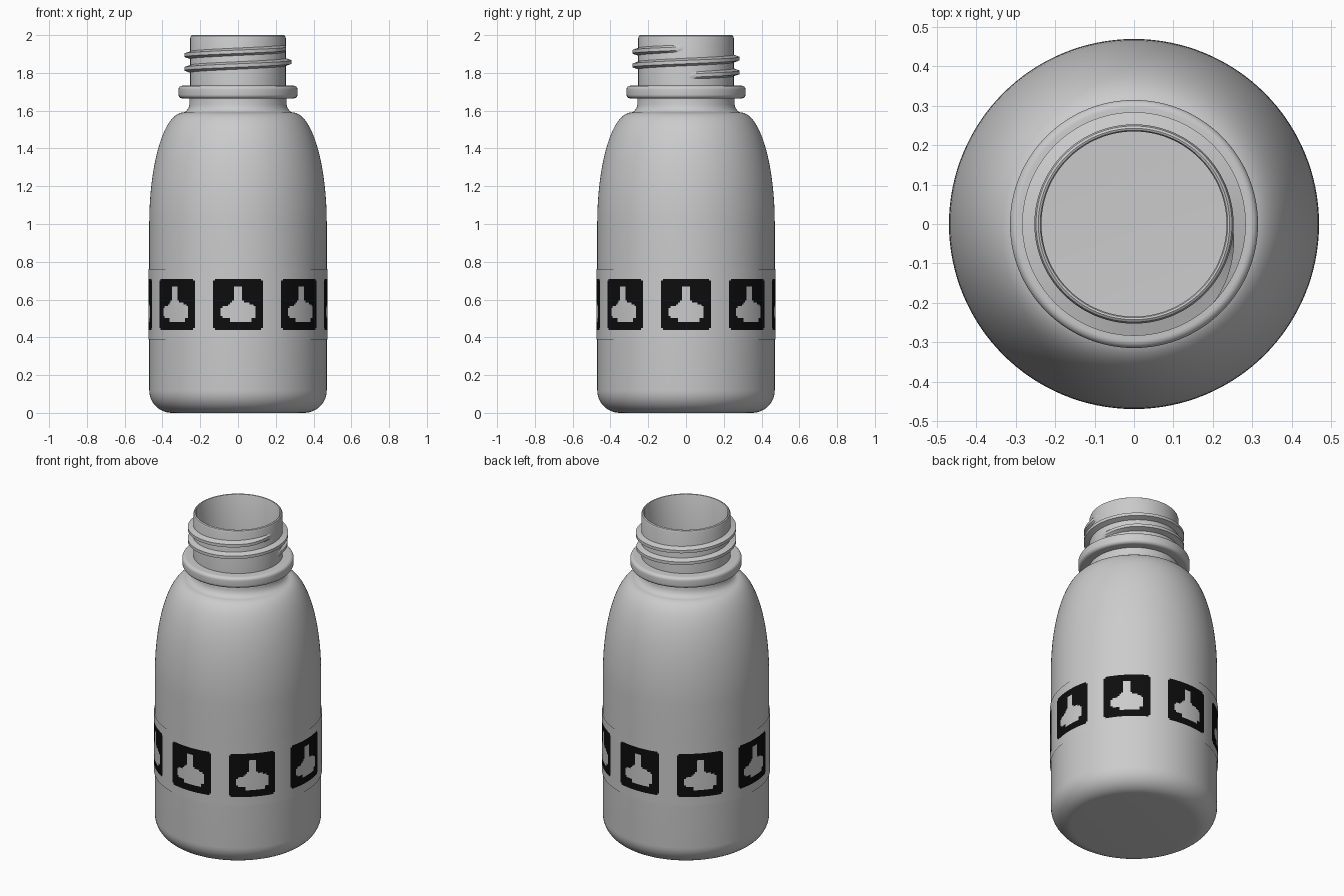
import bpy, bmesh, math
from math import sin, cos, pi, radians

if "Cube" in bpy.data.objects:
    bpy.data.objects.remove(bpy.data.objects["Cube"])


def material(name, v):
    m = bpy.data.materials.new(name)
    m.diffuse_color = (v, v, v, 1)
    m.use_nodes = True
    m.node_tree.nodes["Principled BSDF"].inputs["Base Color"].default_value = m.diffuse_color
    return m


GREY = material("light grey plastic", 0.6)
BLACK = material("black print", 0.004)


def finish(bm, name, mats, angle=35):
    me = bpy.data.meshes.new(name)
    bm.to_mesh(me)
    bm.free()
    for m in mats:
        me.materials.append(m)
    ob = bpy.data.objects.new(name, me)
    bpy.context.collection.objects.link(ob)
    bpy.ops.object.select_all(action='DESELECT')
    ob.select_set(True)
    bpy.context.view_layer.objects.active = ob
    bpy.ops.object.shade_smooth_by_angle(angle=radians(angle))
    return ob


def lathe(name, profile, steps=128):
    bm = bmesh.new()
    vs = [bm.verts.new((r, 0, z)) for r, z in profile]
    es = [bm.edges.new(p) for p in zip(vs, vs[1:])]
    bmesh.ops.spin(bm, geom=vs + es, cent=(0, 0, 0), axis=(0, 0, 1),
                   angle=2 * pi, steps=steps)
    bmesh.ops.remove_doubles(bm, verts=bm.verts, dist=1e-5)
    bmesh.ops.recalc_face_normals(bm, faces=bm.faces)
    return finish(bm, name, [GREY])


def arc(cr, cz, a, b, t0, t1, n):
    """Elliptical arc in the (radius, height) plane, angles in degrees."""
    return [(cr + a * cos(radians(t0 + (t1 - t0) * i / n)),
             cz + b * sin(radians(t0 + (t1 - t0) * i / n))) for i in range(n + 1)]


# Bottle: outside from the base up, over the lip, then the inside down to the floor
outside = ([(0, 0)] + arc(0.35, 0.12, 0.12, 0.12, -90, 0, 12)
           + arc(0.29, 1.0, 0.18, 0.59, 0, 90, 28)
           + [(0.275, 1.597), (0.263, 1.612), (0.258, 1.63), (0.257, 1.66), (0.253, 1.73)])
lip = [(0.253, 1.985), (0.249, 1.996), (0.243, 2.0), (0.238, 1.998), (0.235, 1.992)]
inside = ([(0.235, 1.60)] + arc(0.272, 1.0, 0.18, 0.57, 90, 0, 24)
          + arc(0.35, 0.12, 0.102, 0.10, 0, -90, 10) + [(0, 0.02)])
lathe("bottle", outside + lip + inside)

# Collar ring under the thread
collar = ([(0.245, 1.665)] + arc(0.295, 1.685, 0.02, 0.02, -90, 0, 6)
          + arc(0.295, 1.712, 0.02, 0.02, 0, 90, 6) + [(0.245, 1.732), (0.245, 1.665)])
lathe("neck_collar", collar)

# Screw thread: a tapered-end ridge, two turns from the right side
bm = bmesh.new()
N = 240
rings = []
for i in range(N + 1):
    t = i / N
    a = radians(90 + 720 * t)
    z = 1.785 + 0.145 * t
    k = max(0.02, min(1, t / 0.06, (1 - t) / 0.06))
    r = 0.25 + 0.034 * k
    sec = [(0.25, -0.021), (r, -0.009), (r, 0.009), (0.25, 0.021)]
    rings.append([bm.verts.new((q * sin(a), -q * cos(a), z + dz)) for q, dz in sec])
for A, B in zip(rings, rings[1:]):
    for j in range(4):
        bm.faces.new((A[j], B[j], B[(j + 1) % 4], A[(j + 1) % 4]))
bm.faces.new(rings[0])
bm.faces.new(rings[-1])
bmesh.ops.recalc_face_normals(bm, faces=bm.faces)
finish(bm, "screw_thread", [GREY], 30)

# Label band: fine grid of cells, eight repeats of a hand sign on a dark square
CELLS, SIZE, REPEATS = 36, 26, 8
HAND = [(11, 15, 4, 12), (10, 16, 11, 13), (8, 21, 13, 20), (9, 19, 12, 14),
        (9, 20, 20, 22), (4, 9, 15, 19), (5, 9, 14, 20), (20, 22, 14, 20)]


def is_dark(col, row):
    """col from the left, row from the top of the square."""
    if not (0 <= col < SIZE and 0 <= row < SIZE):
        return False
    if col in (0, SIZE - 1) and row in (0, SIZE - 1):
        return False
    return not any(x0 <= col < x1 and y0 <= row < y1 for x0, x1, y0, y1 in HAND)


bm = bmesh.new()
R, TOP, BOTTOM = 0.4745, 0.762, 0.388
total = CELLS * REPEATS
margin = (CELLS - SIZE) // 2
grid = []
for j in range(CELLS + 1):
    z = TOP + (BOTTOM - TOP) * j / CELLS
    ring = []
    for i in range(total):
        a = 2 * pi * (i - CELLS / 2) / total
        ring.append(bm.verts.new((R * sin(a), -R * cos(a), z)))
    grid.append(ring)
for j in range(CELLS):
    for i in range(total):
        n = (i + 1) % total
        f = bm.faces.new((grid[j + 1][i], grid[j + 1][n], grid[j][n], grid[j][i]))
        f.material_index = int(is_dark(i % CELLS - margin, j - margin))
finish(bm, "label_band", [GREY, BLACK])
